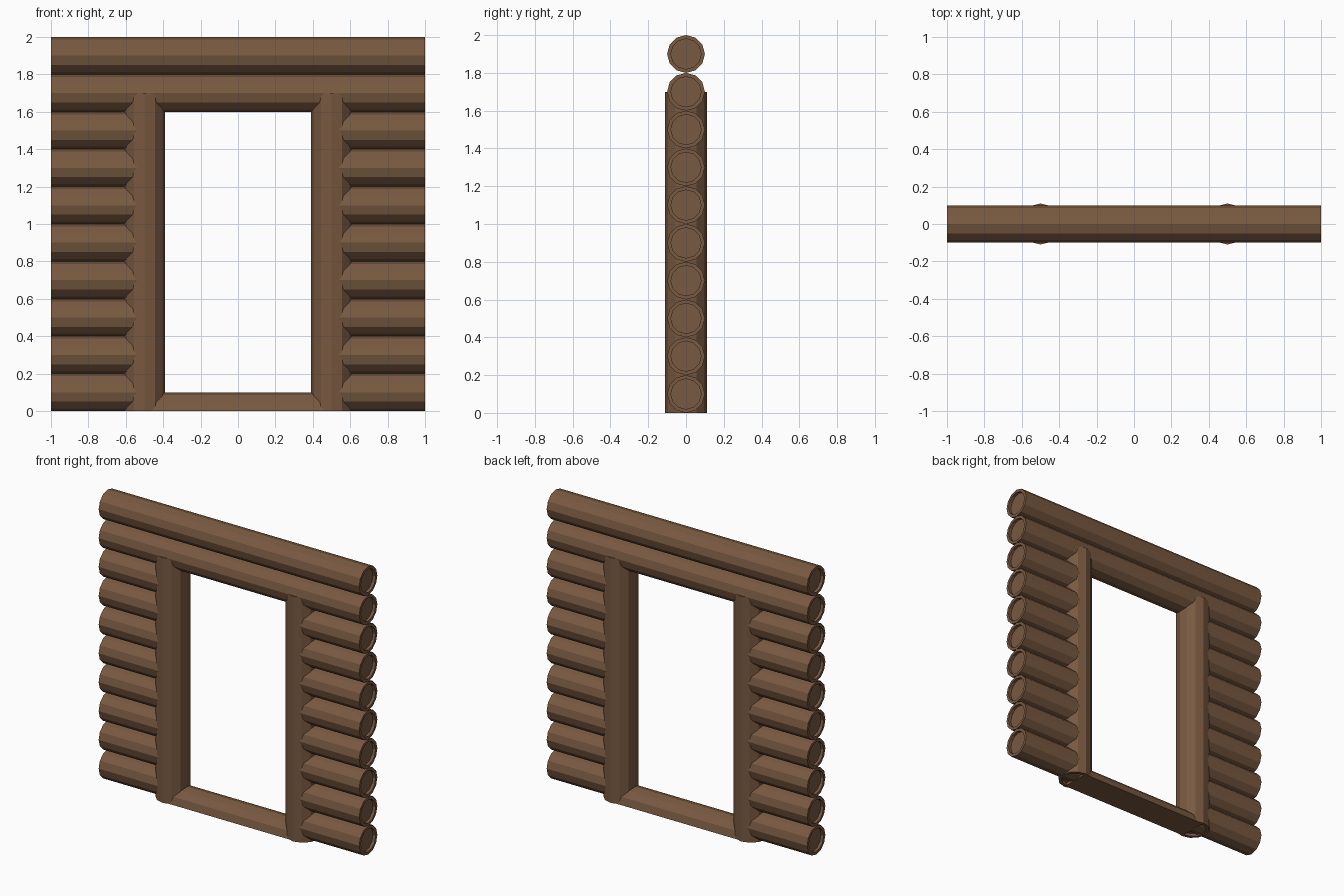
import bpy, bmesh, math
from mathutils import Matrix, Vector

if "Cube" in bpy.data.objects:
    bpy.data.objects.remove(bpy.data.objects["Cube"])

wood = bpy.data.materials.new("brown_wood")
wood.diffuse_color = (0.19, 0.10, 0.052, 1)
wood.use_nodes = True
wood.node_tree.nodes["Principled BSDF"].inputs["Base Color"].default_value = wood.diffuse_color
SIDES = 12


def finish(name, bm, matrix):
    bmesh.ops.recalc_face_normals(bm, faces=bm.faces)
    bm.transform(matrix)
    mesh = bpy.data.meshes.new(name)
    bm.to_mesh(mesh)
    bm.free()
    mesh.materials.append(wood)
    obj = bpy.data.objects.new(name, mesh)
    bpy.context.collection.objects.link(obj)
    return obj


def log(name, radius, start, end, half=False):
    """Twelve-sided log between two points, with recessed end grain."""
    start, end = Vector(start), Vector(end)
    length = (end - start).length
    bm = bmesh.new()
    bmesh.ops.create_cone(bm, cap_ends=True, segments=SIDES, radius1=radius,
                          radius2=radius, depth=length)
    if half:
        # keep only the upper half and close its flat underside
        axis = Vector((1, 0, 0))
        bmesh.ops.bisect_plane(bm, geom=bm.verts[:] + bm.edges[:] + bm.faces[:],
                               plane_co=(0, 0, 0), plane_no=axis, dist=1e-5,
                               clear_outer=True)
        bmesh.ops.holes_fill(bm, edges=[e for e in bm.edges if e.is_boundary])
    else:
        bm.normal_update()
        caps = [f for f in bm.faces if abs(f.normal.z) > 0.9]
        # narrow rim, then a shallow straight-walled recess
        bmesh.ops.inset_individual(bm, faces=caps, thickness=0.2 * radius)
        for cap in caps:
            sign = 1 if cap.calc_center_median().z > 0 else -1
            new = bmesh.ops.extrude_face_region(bm, geom=[cap])["geom"]
            verts = [v for v in new if isinstance(v, bmesh.types.BMVert)]
            bmesh.ops.translate(bm, verts=verts, vec=(0, 0, -0.02 * sign))
            if cap.is_valid:
                bmesh.ops.delete(bm, geom=[cap], context='FACES_ONLY')
    turn = Matrix()
    if abs(end.x - start.x) > 1e-4:
        turn = Matrix.Rotation(math.radians(90), 4, 'Y')
    return finish(name, bm, Matrix.Translation((start + end) / 2) @ turn)


# Two full-width logs above the opening
for z in (1.7, 1.9):
    log("lintel_log", 0.1, (-1, 0, z), (1, 0, z))

# Short stacked logs and an upright post on each side
for side, s in (("left", -1), ("right", 1)):
    for i in range(8):
        z = 0.1 + 0.2 * i
        log(f"{side}_wall_log", 0.1, (s * 0.5, 0, z), (s, 0, z))
    log(f"{side}_door_post", 0.11, (s * 0.5, 0, 0), (s * 0.5, 0, 1.7))

# Half-log threshold lying flat on the ground
log("threshold", 0.1, (-0.5, 0, 0), (0.5, 0, 0), half=True)
